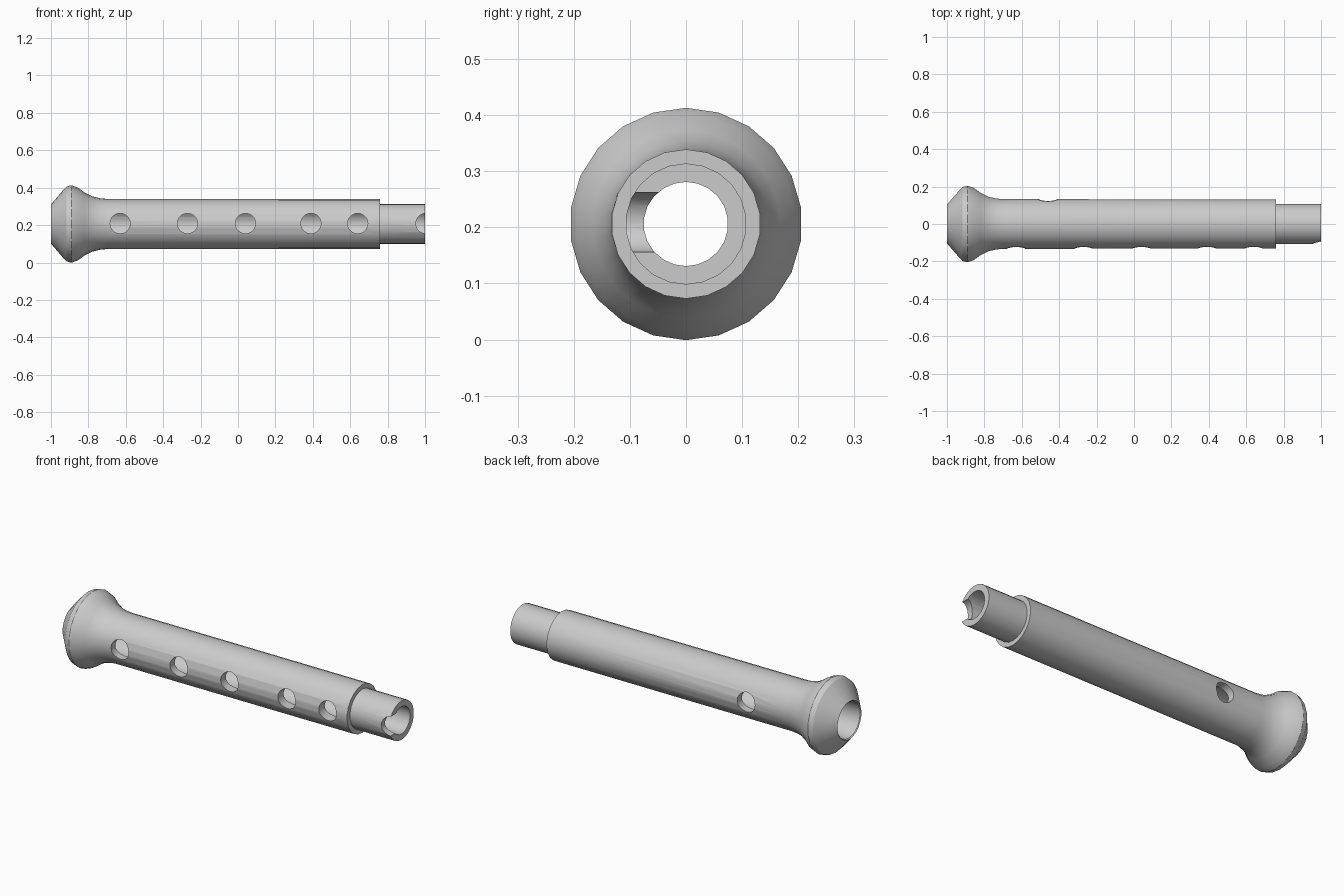
import bpy
import bmesh
from math import cos, sin, pi, radians
from mathutils import Matrix

default = bpy.data.objects.get("Cube")
if default:
    bpy.data.objects.remove(default)

AXIS_Z = 0.206
SIDES = 22

grey = bpy.data.materials.new("plain grey")
grey.use_nodes = True
colour = (0.6, 0.6, 0.6, 1)
grey.diffuse_color = colour
grey.node_tree.nodes["Principled BSDF"].inputs["Base Color"].default_value = colour


def make_object(name, bm):
    bmesh.ops.recalc_face_normals(bm, faces=bm.faces)
    mesh = bpy.data.meshes.new(name)
    bm.to_mesh(mesh)
    bm.free()
    mesh.materials.append(grey)
    obj = bpy.data.objects.new(name, mesh)
    bpy.context.collection.objects.link(obj)
    return obj


def lathe_x(name, profile):
    """Spin a closed (x, radius) profile around the long axis."""
    bm = bmesh.new()
    rings = []
    for x, r in profile:
        rings.append([bm.verts.new((x, r * sin(2 * pi * i / SIDES),
                                    AXIS_Z + r * cos(2 * pi * i / SIDES)))
                      for i in range(SIDES)])
    for a, b in zip(rings, rings[1:] + rings[:1]):
        for i in range(SIDES):
            j = (i + 1) % SIDES
            bm.faces.new((a[i], a[j], b[j], b[i]))
    return make_object(name, bm)


# Hollow pipe: flared bulb, long body, stepped tip, tapered bore
outside = [(-1, 0.105), (-0.94, 0.175), (-0.917, 0.2), (-0.89, 0.207),
           (-0.857, 0.195), (-0.82, 0.168), (-0.78, 0.148), (-0.74, 0.138),
           (-0.70, 0.134), (0.76, 0.133), (0.76, 0.108), (1, 0.108)]
bore = [(1, 0.075), (-0.995, 0.1)]
pipe = lathe_x("pipe", outside + bore)

# Finger holes in front, thumb hole behind, notch at the tip
holes = [(x, -1) for x in (-0.63, -0.27, 0.04, 0.39, 0.64, 1.005)] + [(-0.46, 1)]
bm = bmesh.new()
for x, side in holes:
    place = Matrix.Translation((x, side * 0.13, AXIS_Z + 0.003)) @ Matrix.Rotation(pi / 2, 4, 'X')
    bmesh.ops.create_cone(bm, cap_ends=True, segments=20, radius1=0.054,
                          radius2=0.054, depth=0.22, matrix=place)
cutter = make_object("hole_cutter", bm)
cutter.hide_render = True

cut = pipe.modifiers.new("holes", 'BOOLEAN')
cut.operation = 'DIFFERENCE'
cut.solver = 'EXACT'
cut.object = cutter

bpy.ops.object.select_all(action='DESELECT')
pipe.select_set(True)
bpy.context.view_layer.objects.active = pipe
bpy.ops.object.modifier_apply(modifier=cut.name)
bpy.data.objects.remove(cutter)
bpy.ops.object.shade_smooth_by_angle(angle=radians(32))
